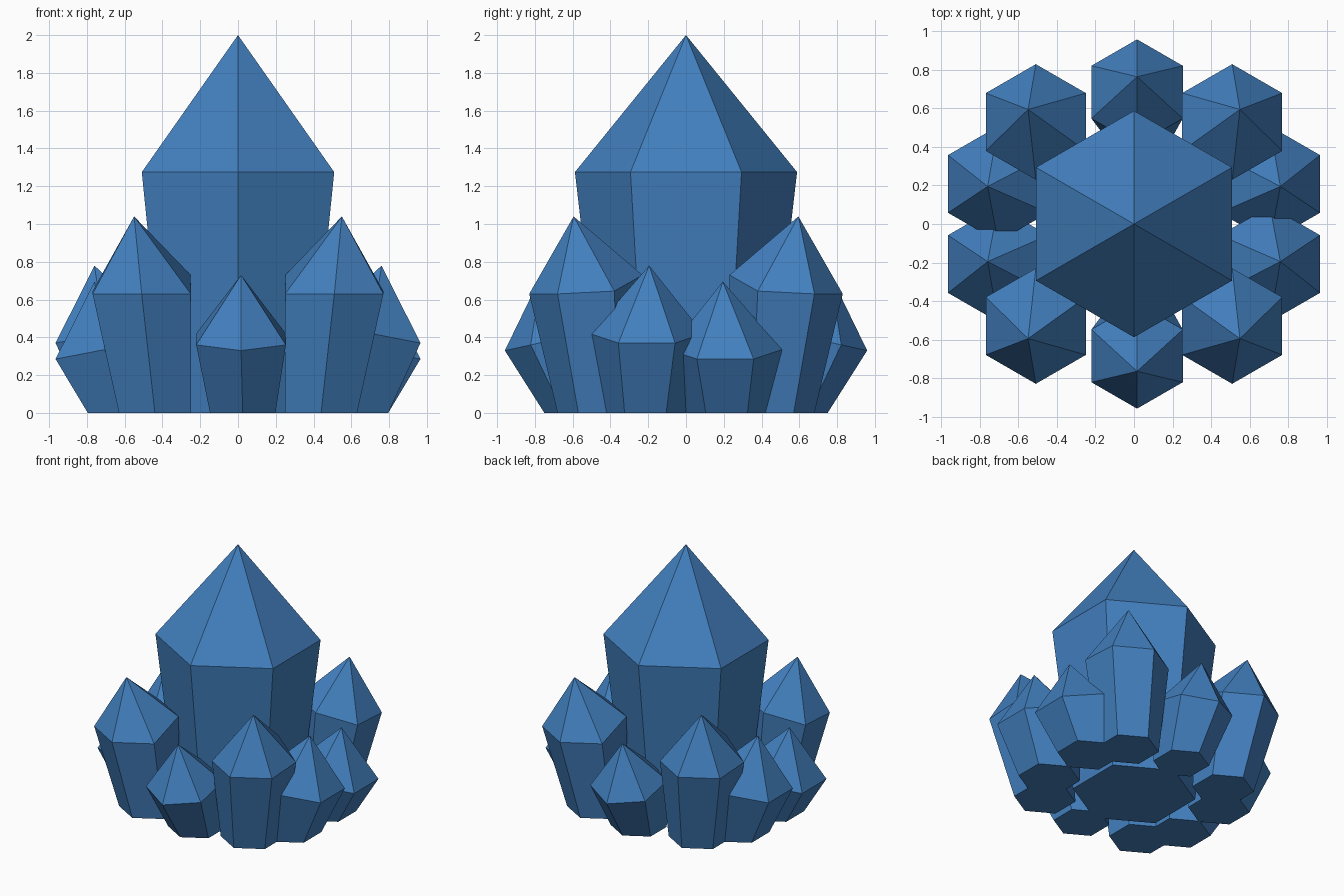
import bpy, bmesh
from math import sin, cos, radians

old = bpy.data.objects.get("Cube")
if old:
    bpy.data.objects.remove(old, do_unlink=True)

# Single blue crystal material
BLUE = (0.055, 0.215, 0.52, 1.0)
blue = bpy.data.materials.new("crystal_blue")
blue.use_nodes = True
blue.diffuse_color = BLUE
blue.node_tree.nodes["Principled BSDF"].inputs["Base Color"].default_value = BLUE


def hexagon(centre, radius, heights):
    """Six points with a corner toward +y and -y."""
    return [(centre[0] + radius * cos(radians(30 + 60 * k)),
             centre[1] + radius * sin(radians(30 + 60 * k)), heights[k])
            for k in range(6)]


def crystal(name, base, base_r, ring, ring_r, heights, tip, sx=1, sy=1):
    """Flared six-sided shaft with a pointed cap, mirrored by sx and sy."""
    bm = bmesh.new()

    def add(p):
        return bm.verts.new((p[0] * sx, p[1] * sy, p[2]))

    low = [add(p) for p in hexagon(base, base_r, [0] * 6)]
    high = [add(p) for p in hexagon(ring, ring_r, heights)]
    apex = add(tip)
    bm.faces.new(low)
    for k in range(6):
        n = (k + 1) % 6
        bm.faces.new((low[k], low[n], high[n], high[k]))
        bm.faces.new((high[k], high[n], apex))
    bmesh.ops.recalc_face_normals(bm, faces=bm.faces)
    mesh = bpy.data.meshes.new(name)
    bm.to_mesh(mesh)
    bm.free()
    mesh.materials.append(blue)
    obj = bpy.data.objects.new(name, mesh)
    bpy.context.collection.objects.link(obj)


# Tall centre crystal
crystal("centre_crystal", (0, 0), 0.44, (0, 0), 0.588, [1.275] * 6, (0, 0, 2))

# Large leaning crystals at the four corners
for sx, side in ((1, "left"), (-1, "right")):
    for sy, end in ((1, "back"), (-1, "front")):
        crystal(f"{end}_{side}_corner_crystal", (0.44, 0.46), 0.22,
                (0.51, 0.53), 0.3, (0.63, 0.63, 0.63, 0.73, 0.73, 0.645),
                (0.55, 0.595, 1.04), sx, sy)

        # Side crystals, alternating taller and shorter
        drop = 0 if sx != sy else 0.085
        rim = [z - drop for z in (0.37, 0.42, 0.48, 0.48, 0.42, 0.37)]
        crystal(f"{end}_{side}_side_crystal", (0.605, 0.215), 0.22,
                (0.706, 0.208), 0.3, rim, (0.76, 0.195, 0.78 - drop), sx, sy)

# Small crystals at the front and back
for sy, end in ((1, "back"), (-1, "front")):
    crystal(f"{end}_small_crystal", (0.025, 0.55), 0.2, (0.016, 0.685), 0.274,
            (0.36, 0.33, 0.36, 0.42, 0.45, 0.42), (0.016, 0.765, 0.73), 1, sy)
